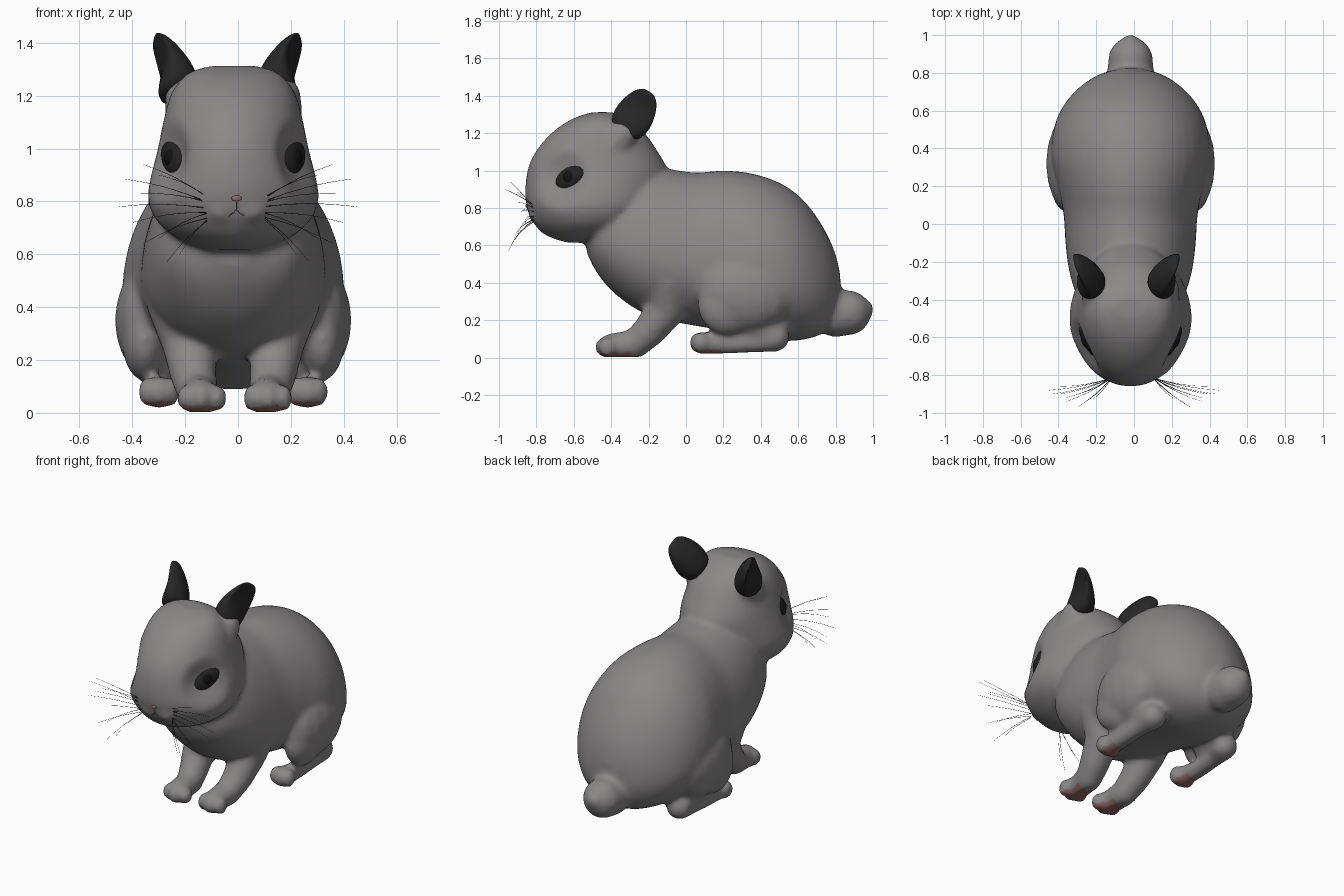
import bpy, bmesh, math, random
from mathutils import Vector, Matrix
from mathutils.bvhtree import BVHTree

if "Cube" in bpy.data.objects:
    bpy.data.objects.remove(bpy.data.objects["Cube"])

random.seed(4)
CX = -0.018  # centre plane of the animal


def material(name, rgb):
    m = bpy.data.materials.new(name)
    m.diffuse_color = (*rgb, 1)
    m.use_nodes = True
    m.node_tree.nodes["Principled BSDF"].inputs["Base Color"].default_value = m.diffuse_color
    return m


FUR = material("grey_fur", (0.255, 0.243, 0.243))
DARK = material("dark_ear", (0.02, 0.02, 0.02))
PINK = material("pad_pink", (0.28, 0.14, 0.13))
EYE = material("eye_rim_black", (0.016, 0.016, 0.016))
PUPIL = material("pupil_black", (0.006, 0.006, 0.006))
LIP = material("lip_grey", (0.11, 0.10, 0.10))


def finish(name, bm, *mats):
    me = bpy.data.meshes.new(name)
    bm.to_mesh(me)
    bm.free()
    for m in mats:
        me.materials.append(m)
    me.polygons.foreach_set("use_smooth", [True] * len(me.polygons))
    ob = bpy.data.objects.new(name, me)
    bpy.context.collection.objects.link(ob)
    return ob


def dense(stations, n=4):
    """Smooth in-between stations (Catmull-Rom)."""
    res = []
    last = len(stations) - 1
    for i in range(last):
        p = [stations[min(max(j, 0), last)] for j in (i - 1, i, i + 1, i + 2)]
        for k in range(n):
            t = k / n
            res.append([.5 * (2 * b + (c - a) * t + (2 * a - 5 * b + 4 * c - d) * t * t
                              + (3 * b - a - 3 * c + d) * t ** 3) for a, b, c, d in zip(*p)])
    return res + [stations[-1]]


def loft(bm, rings):
    """Closed skin through rings of equal point counts."""
    rows = [[bm.verts.new(p) for p in r] for r in rings]
    n = len(rows[0])
    for a, b in zip(rows, rows[1:]):
        for i in range(n):
            bm.faces.new((a[i], a[(i + 1) % n], b[(i + 1) % n], b[i]))
    bm.faces.new(rows[0][::-1])
    bm.faces.new(rows[-1])


# unit ball as rings, from bottom to top
SEG, LAT = 16, 10
UNIT = []
for k in range(LAT + 1):
    t = min(max(math.pi * k / LAT, .06), math.pi - .06)
    UNIT.append([Vector((math.sin(t) * math.cos(2 * math.pi * i / SEG),
                         math.sin(t) * math.sin(2 * math.pi * i / SEG), -math.cos(t))) for i in range(SEG)])


def ball(bm, matrix):
    loft(bm, [[matrix @ p for p in r] for r in UNIT])


def blob(bm, c, r):
    ball(bm, Matrix.Translation(c) @ Matrix.Diagonal((*r, 1)))


def limb(bm, side, pts):
    """Chain of balls along (x, y, z, radius) points."""
    for a, b in zip(pts, pts[1:]):
        for k in range(6):
            x, y, z, r = (p + (q - p) * k / 5 for p, q in zip(a, b))
            blob(bm, (CX + side * x, y, z), (r, r, r))


ANG = [2 * math.pi * i / 48 for i in range(48)]
bm = bmesh.new()

# torso: y, bottom, top, half width
torso = [(-0.53, .56, .70, .08), (-0.48, .46, .85, .21), (-0.39, .35, .99, .28),
         (-0.25, .25, 1.03, .325), (-0.1, .20, 1.01, .345), (.05, .17, .99, .355),
         (.2, .145, 1.0, .385), (.35, .115, .985, .418), (.5, .09, .935, .408),
         (.62, .095, .85, .36), (.72, .125, .72, .275), (.79, .2, .58, .17), (.825, .3, .45, .05)]
rings = []
for y, lo, hi, w in dense(torso):
    mid = lo + .4 * (hi - lo)
    rings.append([(CX - w * math.cos(a), y,
                   mid + math.sin(a) * ((hi - mid) if math.sin(a) > 0 else (mid - lo))) for a in ANG])
loft(bm, rings)

# head: z, front y, back y, half width
head = [(.615, -0.64, -0.40, .09), (.655, -0.75, -0.3, .2), (.72, -0.815, -0.2, .285),
        (.80, -0.85, -0.15, .322), (.88, -0.86, -0.12, .315), (1.0, -0.848, -0.1, .285),
        (1.1, -0.805, -0.15, .265), (1.2, -0.72, -0.22, .238), (1.265, -0.63, -0.3, .195),
        (1.295, -0.56, -0.35, .15), (1.312, -0.5, -0.39, .09)]
loft(bm, [[(CX + w * math.cos(a), (f + b) / 2 + (b - f) / 2 * math.sin(a), z) for a in ANG]
          for z, f, b, w in dense(head)])
blob(bm, (CX, -0.725, .70), (.08, .07, .045))  # chin

# tail
limb(bm, 1, [(0, .80, .235, .125), (0, .87, .24, .12), (0, .93, .253, .07), (0, .985, .262, .024)])

for s in (-1, 1):
    # cheek pads beside the mouth
    blob(bm, (CX + .01 + s * .055, -0.79, .765), (.06, .055, .045))
    # ear roots
    limb(bm, s, [(.14, -0.42, 1.1, .12), (.175, -0.345, 1.19, .085)])
    # front leg, paw and toes
    limb(bm, s, [(.20, -0.08, .42, .13), (.165, -0.10, .27, .108), (.152, -0.19, .15, .09),
                 (.135, -0.27, .075, .078), (.125, -0.40, .06, .07)])
    for dx, y in ((-.058, -0.42), (0, -0.44), (.058, -0.42)):
        blob(bm, (CX + .006 + s * (.125 + dx), y, .056), (.038, .048, .052))
    # haunch
    blob(bm, (CX + s * .32, .32, .35), (.128, .26, .21))
    blob(bm, (CX + s * .335, .22, .28), (.088, .16, .16))
    # hind foot, heel and toes
    limb(bm, s, [(.28, .09, .078, .062), (.285, .25, .072, .052), (.28, .40, .085, .056),
                 (.27, .475, .11, .08)])
    limb(bm, s, [(.27, .475, .12, .075), (.28, .30, .19, .08)])
    for dx in (-.044, 0, .044):
        blob(bm, (CX + s * (.28 + dx), .08 - .015 * (dx == 0), .08), (.036, .05, .056))

# fuse the body parts into one soft skin
raw = finish("body_parts", bm)
rem = raw.modifiers.new("fuse", 'REMESH')
rem.mode, rem.voxel_size = 'VOXEL', 0.016
smo = raw.modifiers.new("soften", 'SMOOTH')
smo.factor, smo.iterations = 0.5, 9
dg = bpy.context.evaluated_depsgraph_get()
bm = bmesh.new()
bm.from_mesh(raw.evaluated_get(dg).to_mesh())
bpy.data.objects.remove(raw)

# eye sockets, and flat soles on the ground
sockets = [(s, Vector((CX + s * .25, -0.665, .95))) for s in (-1, 1)]
for v in bm.verts:
    for s, c in sockets:
        d = (v.co - c).length
        if d < .18:
            v.co.x -= s * .05 * (1 - (d / .18) ** 2) ** 2
    v.co.z = max(v.co.z, .004)
bm.normal_update()
# pink pads under the toes
for f in bm.faces:
    c = f.calc_center_median()
    front = c.y < -0.29 and c.z < .03 and f.normal.z < -0.55
    hind = .01 < c.y < .19 and c.z < .045 and f.normal.z < -0.5
    f.material_index = int(front or hind)
bvh = BVHTree.FromBMesh(bm)
finish("body", bm, FUR, PINK)

# ears: shallow cupped shells opening outward
EX = -0.04
for s, side in ((-1, "left"), (1, "right")):
    base, tip = Vector((EX + s * .185, -0.325, 1.218)), Vector((EX + s * .278, -0.195, 1.42))
    axis = (tip - base).normalized()
    out = Vector((s, -0.2, 0))
    out = (out - axis * out.dot(axis)).normalized()
    wide = out.cross(axis)
    bm = bmesh.new()
    rings = []
    for t, w, h, cup in ((-.08, .08, .078, 1), (.1, .102, .09, .85), (.3, .11, .086, .5), (.5, .104, .075, .2),
                         (.7, .09, .06, .05), (.88, .068, .04, .1), (1, .036, .02, .3)):
        ring = []
        for i in range(20):
            a = -2 * math.pi * i / 20
            k = math.sin(a)
            ring.append(base + (tip - base) * t + wide * (w * math.cos(a)) + out * (h * k * (cup if k > 0 else 1)))
        rings.append(ring)
    loft(bm, rings)
    bmesh.ops.recalc_face_normals(bm, faces=bm.faces)
    ear = finish(side + "_ear", bm, DARK)
    sub = ear.modifiers.new("round", 'SUBSURF')
    sub.levels = sub.render_levels = 1

    # eyes resting on the skin
    hit, nor, _, _ = bvh.ray_cast(Vector((s, -0.622, .965)), Vector((-s, 0, 0)))
    long = Vector((0, .94, .34))
    long = (long - nor * long.dot(nor)).normalized()
    basis = Matrix((long, nor.cross(long), nor)).transposed().to_4x4()
    for name, mat, size, lift in (("eye_rim", EYE, (.092, .056, .022), 0), ("pupil", PUPIL, (.044, .04, .027), .002)):
        bm = bmesh.new()
        ball(bm, Matrix.Translation(hit + nor * lift) @ basis @ Matrix.Diagonal((*size, 1)))
        finish(side + "_" + name, bm, mat)

    # whiskers: tip x, y, z
    cu = bpy.data.curves.new(side + "_whiskers", 'CURVE')
    cu.dimensions, cu.bevel_depth, cu.bevel_resolution = '3D', .0014, 0
    cu.materials.append(EYE)
    for x, y, z in ((.45, -0.88, .78), (.43, -0.90, .885), (.36, -0.94, .94), (.40, -0.86, .72),
                    (.36, -0.92, .64), (.27, -0.95, .57), (.30, -0.97, .90), (.39, -0.90, .83),
                    (.30, -0.90, .66), (.22, -0.93, .60)):
        root = Vector((s * .11 + CX + .01, -0.815, .775 + (z - .76) * .25 + random.uniform(-.01, .01)))
        end = Vector((s * x, y, z))
        sp = cu.splines.new('POLY')
        sp.points.add(4)
        for k, p in enumerate(sp.points):
            q = root.lerp(end, k / 4) + Vector((0, -0.012, .012)) * math.sin(math.pi * k / 4)
            p.co, p.radius = (*q, 1), 1 - .15 * k
    bpy.context.collection.objects.link(bpy.data.objects.new(side + "_whiskers", cu))

# nose
hit, nor, _, _ = bvh.ray_cast(Vector((CX + .012, -2, .812)), Vector((0, 1, 0)))
bm = bmesh.new()
blob(bm, hit, (.02, .006, .011))
finish("nose", bm, PINK)
# mouth crease below the nose
cu = bpy.data.curves.new("mouth", 'CURVE')
cu.dimensions, cu.bevel_depth, cu.bevel_resolution = '3D', .0016, 0
cu.materials.append(LIP)
for line in (((0, .80), (0, .785), (0, .77)), ((-.03, .745), (-.012, .757), (0, .77)), ((.03, .745), (.012, .757), (0, .77))):
    sp = cu.splines.new('POLY')
    sp.points.add(2)
    for p, (x, z) in zip(sp.points, line):
        q = bvh.ray_cast(Vector((CX + .012 + x, -2, z)), Vector((0, 1, 0)))[0]
        p.co = (*q, 1)
bpy.context.collection.objects.link(bpy.data.objects.new("mouth", cu))
